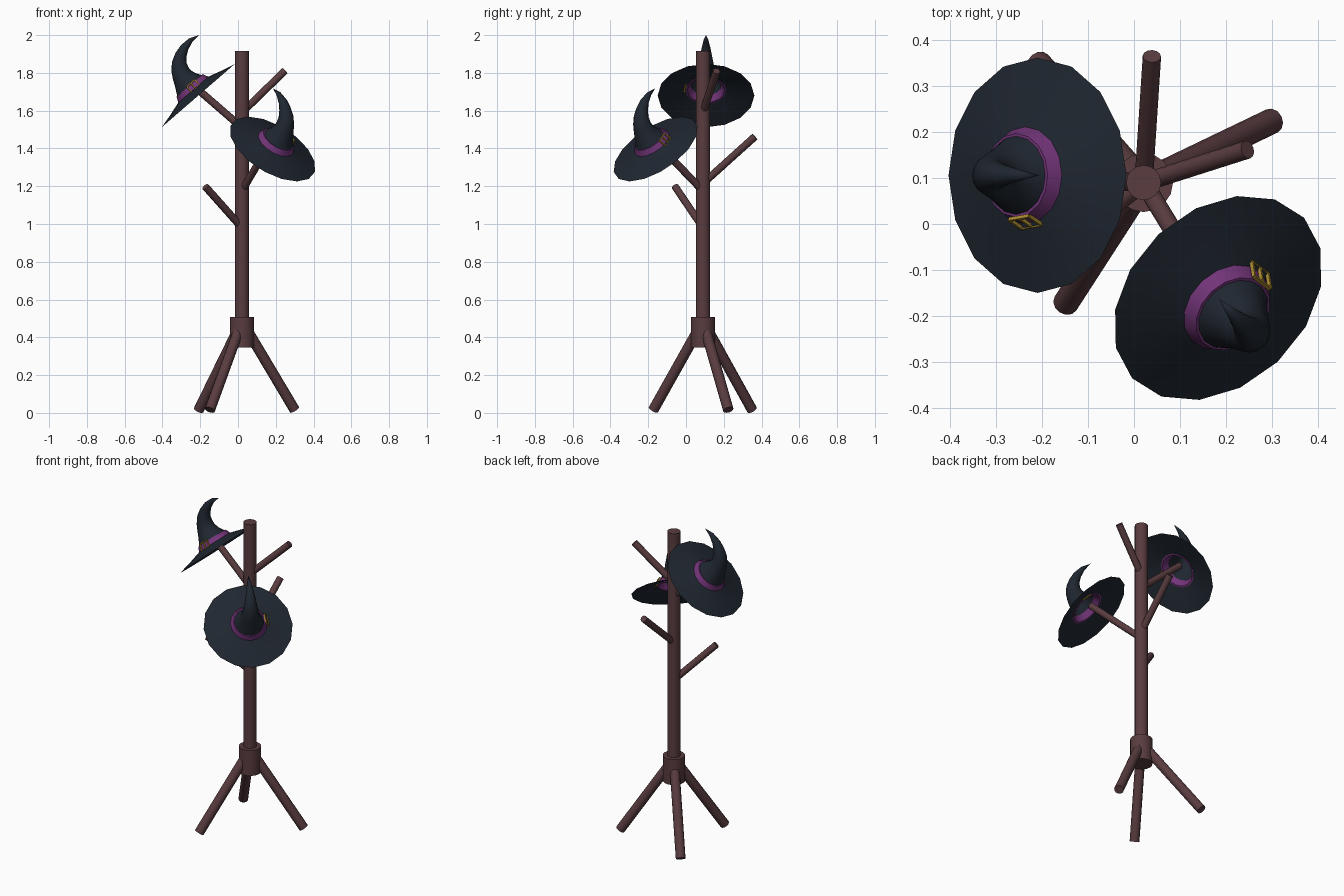
import bpy, bmesh
from math import sin, cos, pi, atan2
from mathutils import Vector, Matrix

if "Cube" in bpy.data.objects:
    bpy.data.objects.remove(bpy.data.objects["Cube"])


def material(name, rgb):
    m = bpy.data.materials.new(name)
    m.diffuse_color = (*rgb, 1)
    m.use_nodes = True
    m.node_tree.nodes["Principled BSDF"].inputs["Base Color"].default_value = m.diffuse_color
    return m


WOOD = material("dark_wood", (0.10, 0.045, 0.05))
FELT = material("black_felt", (0.014, 0.02, 0.03))
PURPLE = material("purple_ribbon", (0.17, 0.035, 0.19))
GOLD = material("gold", (0.40, 0.26, 0.03))


def finish(bm, name, mat, angle=None, matrix=None):
    if matrix:
        bm.transform(matrix)
    bmesh.ops.recalc_face_normals(bm, faces=bm.faces)
    me = bpy.data.meshes.new(name)
    bm.to_mesh(me)
    bm.free()
    ob = bpy.data.objects.new(name, me)
    bpy.context.collection.objects.link(ob)
    me.materials.append(mat)
    if angle:
        bpy.ops.object.select_all(action='DESELECT')
        ob.select_set(True)
        bpy.context.view_layer.objects.active = ob
        bpy.ops.object.shade_smooth_by_angle(angle=angle)
    return ob


def rod(name, a, b, r, sides=12):
    """Round bar from a to b."""
    a, b = Vector(a), Vector(b)
    d = b - a
    m = Matrix.Translation((a + b) / 2) @ d.to_track_quat('Z', 'Y').to_matrix().to_4x4()
    bm = bmesh.new()
    bmesh.ops.create_cone(bm, cap_ends=True, segments=sides, radius1=r, radius2=r,
                          depth=d.length, matrix=m)
    return finish(bm, name, WOOD, 0.6)


def loft(rings, sides, closed=False):
    """Skin rings given as (u, h, radius, tilt); radius 0 ends in a point."""
    bm = bmesh.new()
    loops = []
    for u, h, r, t in rings:
        if r == 0:
            loops.append([bm.verts.new((u, 0, h))] * sides)
            continue
        loops.append([bm.verts.new((u + r * cos(a) * cos(t), r * sin(a), h - r * cos(a) * sin(t)))
                      for a in (2 * pi * i / sides for i in range(sides))])
    pairs = list(zip(loops, loops[1:]))
    if closed:
        pairs.append((loops[-1], loops[0]))
    for lo, hi in pairs:
        for i in range(sides):
            j = (i + 1) % sides
            quad = [lo[i], lo[j], hi[j], hi[i]]
            bm.faces.new(list(dict.fromkeys(quad)))
    return bm


# Stand: pole, collar, three splayed legs
X, Y = 0.021, 0.09
rod("pole", (X, Y, 0.36), (X, Y, 1.915), 0.038, 16)
rod("collar", (X, Y, 0.347), (X, Y, 0.507), 0.064, 16)
for i, (x, y) in enumerate([(-0.208, 0.35), (-0.149, -0.173), (0.30, 0.224)]):
    rod(f"leg_{i + 1}", (X, Y, 0.485), (x, y, 0.016), 0.028)

# Pegs: start height on the pole, tip position
pegs = [(0.98, (-0.172, -0.057, 1.197)), (1.59, (0.247, 0.162, 1.81)),
        (1.215, (0.039, 0.365, 1.463)), (1.51, (-0.25, 0.106, 1.745)),
        (1.175, (0.18, -0.17, 1.445))]
for i, (z, tip) in enumerate(pegs):
    rod(f"peg_{i + 1}", (X, Y, z), tip, 0.02)


# Hats: local x is the bend direction, local z the brim normal
def hat(tag, centre, normal):
    n = Vector(normal).normalized()
    u = (Vector((0, 0, 1)) - n * n.z).normalized()
    v = n.cross(u)
    m = Matrix((u, v, n)).transposed().to_4x4()
    m.translation = Vector(centre)

    # Brim and bent crown in one skin
    path = [(0, 0.075, 0.083), (0.001, 0.105, 0.066), (0.006, 0.14, 0.053), (0.018, 0.17, 0.046),
            (0.038, 0.198, 0.039), (0.07, 0.222, 0.031), (0.11, 0.24, 0.023),
            (0.16, 0.248, 0.013), (0.212, 0.24, 0)]
    rings = [(0, 0, 0.256, 0), (0, 0.019, 0.18, 0), (0, 0.042, 0.102, 0)]
    for i, (pu, ph, r) in enumerate(path):
        a, b = path[max(i - 1, 0)], path[min(i + 1, len(path) - 1)]
        rings.append((pu, ph, r, atan2(b[0] - a[0], b[1] - a[1])))
    finish(loft(rings, 16), f"{tag}_hat", FELT, 0.7, m)

    # Ribbon band
    band = [(0, 0.036, 0.098, 0), (0, 0.036, 0.108, 0), (0, 0.071, 0.091, 0), (0, 0.071, 0.08, 0)]
    finish(loft(band, 16, True), f"{tag}_band", PURPLE, 0.6, m)

    # Buckle frame with a centre bar, lying on the sloping band
    bm = bmesh.new()
    w, h, t = 0.058, 0.044, 0.006
    bars = [(0, h / 2, w, t), (0, -h / 2, w, t)] + [(x, 0, t, h) for x in (-w / 2, 0, w / 2)]
    place = (Matrix.Rotation(0.13, 4, 'Z') @ Matrix.Translation((0, -0.103, 0.055))
             @ Matrix.Rotation(-0.45, 4, 'X'))
    for x, z, sx, sz in bars:
        bmesh.ops.create_cube(bm, size=1, matrix=place @ Matrix.Translation((x, 0, z))
                              @ Matrix.Diagonal((sx, 0.008, sz, 1)))
    finish(bm, f"{tag}_buckle", GOLD, None, m)


hat("upper", (-0.21, 0.106, 1.68), (-0.655, 0, 0.757))
hat("lower", (0.183, -0.161, 1.397), (0.457, -0.49, 0.742))
